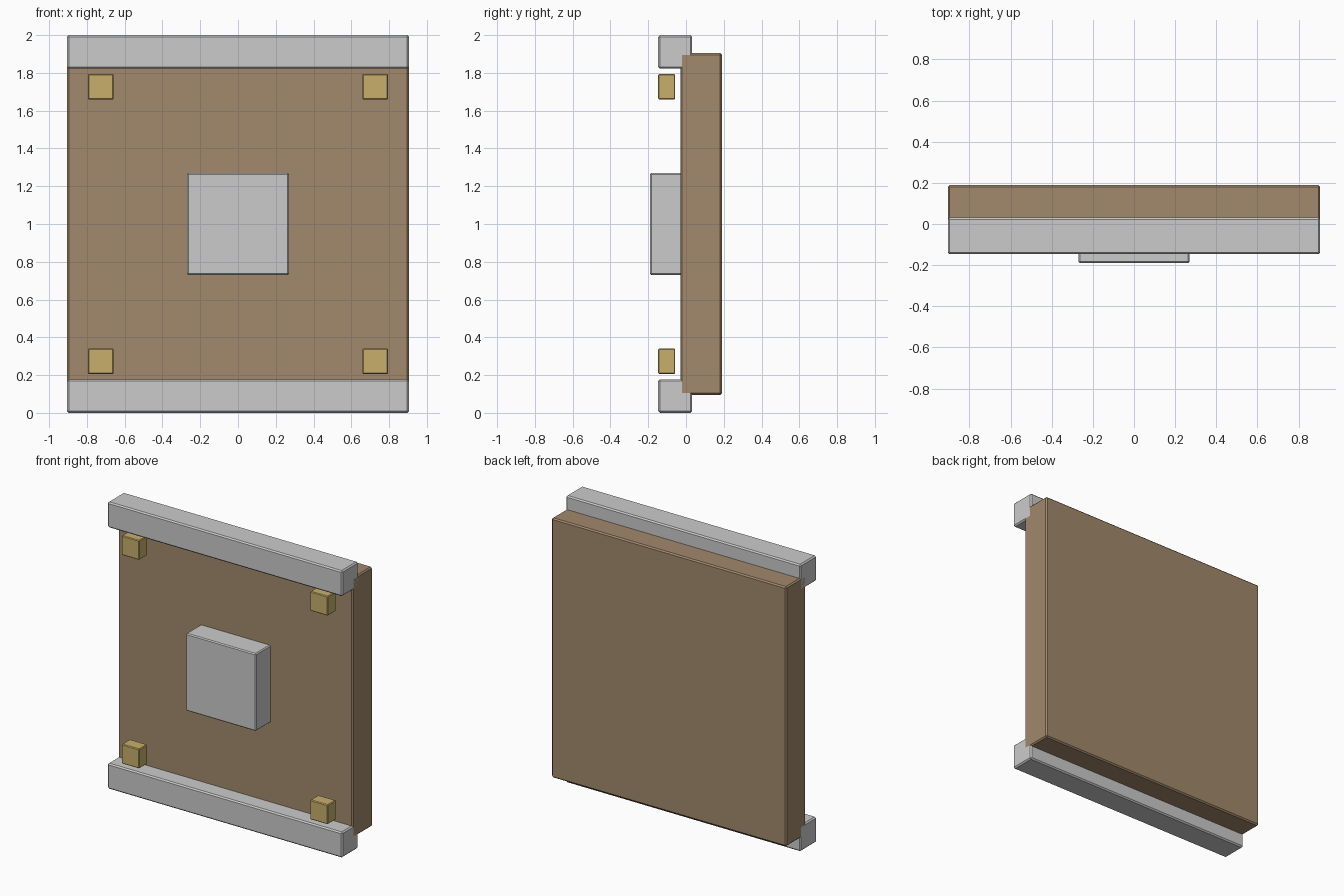
import bpy
import bmesh
from mathutils import Vector

if "Cube" in bpy.data.objects:
    bpy.data.objects.remove(bpy.data.objects["Cube"])


def material(name, rgb):
    m = bpy.data.materials.new(name)
    m.diffuse_color = (*rgb, 1)
    m.use_nodes = True
    m.node_tree.nodes["Principled BSDF"].inputs["Base Color"].default_value = m.diffuse_color
    return m


brown = material("brown", (0.36, 0.25, 0.15))
brass = material("brass", (0.58, 0.43, 0.15))


def box(name, low, high, bevel, mat=None):
    low, high = Vector(low), Vector(high)
    size, mid = high - low, (low + high) / 2
    bm = bmesh.new()
    bmesh.ops.create_cube(bm, size=1)
    for v in bm.verts:
        v.co = Vector(a * b for a, b in zip(v.co, size))
    mesh = bpy.data.meshes.new(name)
    bm.to_mesh(mesh)
    bm.free()
    ob = bpy.data.objects.new(name, mesh)
    ob.location = mid
    bpy.context.collection.objects.link(ob)
    mod = ob.modifiers.new("edge_bevel", 'BEVEL')
    mod.width = bevel
    mod.segments = 1
    if mat:
        mesh.materials.append(mat)
    return ob


# Main slab
box("panel", (-0.905, -0.03, 0.095), (0.905, 0.19, 1.905), 0.009, brown)

# Bottom and top rails
box("bottom_rail", (-0.905, -0.147, 0), (0.905, 0.032, 0.178), 0.009)
box("top_rail", (-0.905, -0.147, 1.822), (0.905, 0.032, 2), 0.009)

# Raised plate in the middle
box("center_plate", (-0.27, -0.19, 0.73), (0.27, -0.01, 1.27), 0.007)

# Corner studs, set slightly proud of the slab
s = 0.068
for side, x in (("left", -0.727), ("right", 0.727)):
    for level, z in (("bottom", 0.273), ("top", 1.727)):
        box(f"{level}_{side}_stud", (x - s, -0.147, z - s),
            (x + s, -0.057, z + s), 0.005, brass)
